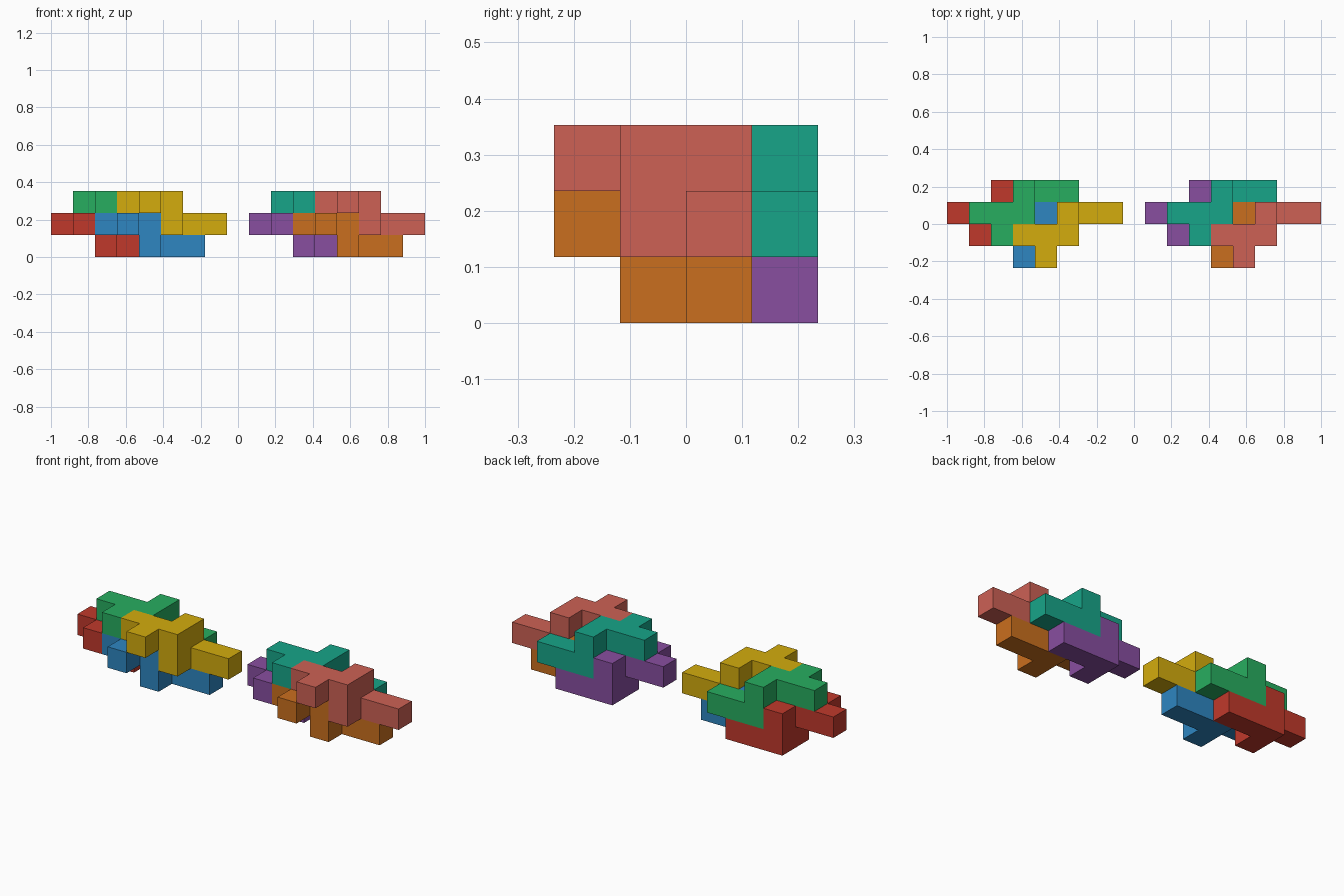
import bpy, bmesh
from mathutils import Vector

if "Cube" in bpy.data.objects:
    bpy.data.objects.remove(bpy.data.objects["Cube"])

CELL = 2 / 17                                   # 17 cubes span the full length
ORIGIN = Vector((-1, -2 * CELL, 0))

# One nine-cube shape, reused for every puzzle piece
SHAPE = [(0, 2, 1), (1, 2, 1), (2, 2, 1), (1, 1, 1), (2, 3, 1),
         (2, 2, 0), (2, 3, 0), (3, 3, 0), (4, 3, 0)]
SIDES = [(1, 0, 0), (-1, 0, 0), (0, 1, 0), (0, -1, 0), (0, 0, 1), (0, 0, -1)]


def material(name, hex_code):
    srgb = [int(hex_code[i:i + 2], 16) / 255 for i in (0, 2, 4)]
    linear = [c / 12.92 if c < 0.04045 else ((c + 0.055) / 1.055) ** 2.4 for c in srgb]
    mat = bpy.data.materials.new(name)
    mat.diffuse_color = (*linear, 1)
    mat.use_nodes = True
    mat.node_tree.nodes["Principled BSDF"].inputs["Base Color"].default_value = mat.diffuse_color
    return mat


def puzzle_piece(name, offset, hex_code):
    """Outer skin of the cube shape, with coplanar squares merged."""
    bm = bmesh.new()
    for cube in SHAPE:
        centre = Vector(cube) + Vector((0.5, 0.5, 0.5))
        for side in SIDES:
            if tuple(a + b for a, b in zip(cube, side)) in SHAPE:
                continue
            n = Vector(side)
            u = Vector((n.y, n.z, n.x))
            v = n.cross(u)
            bm.faces.new([bm.verts.new(centre + (n + u * a + v * b) / 2)
                          for a, b in ((-1, -1), (1, -1), (1, 1), (-1, 1))])
    bmesh.ops.remove_doubles(bm, verts=bm.verts, dist=1e-4)
    bmesh.ops.dissolve_limit(bm, angle_limit=0.01, verts=bm.verts, edges=bm.edges)
    for v in bm.verts:
        v.co = ORIGIN + (v.co + Vector(offset)) * CELL
    mesh = bpy.data.meshes.new(name)
    bm.to_mesh(mesh)
    bm.free()
    mesh.materials.append(material(name, hex_code))
    bpy.context.collection.objects.link(bpy.data.objects.new(name, mesh))


# Four interlocking places in a cluster, and two clusters side by side
PLACES = {"lower_back": (0, 0, 0), "upper_back": (1, 0, 1),
          "lower_front": (2, -1, 0), "upper_front": (3, -1, 1)}
CLUSTERS = {"left": (0, ["C0392B", "27AE60", "D4AC0D", "2E86C1"]),
            "right": (9, ["884EA0", "17A589", "CD6155", "CA6F1E"])}

for side, (shift, (low_back, up_back, up_front, low_front)) in CLUSTERS.items():
    for (place, (x, y, z)), colour in zip(PLACES.items(),
                                          (low_back, up_back, low_front, up_front)):
        puzzle_piece(f"{side}_{place}_piece", (x + shift, y, z), colour)
